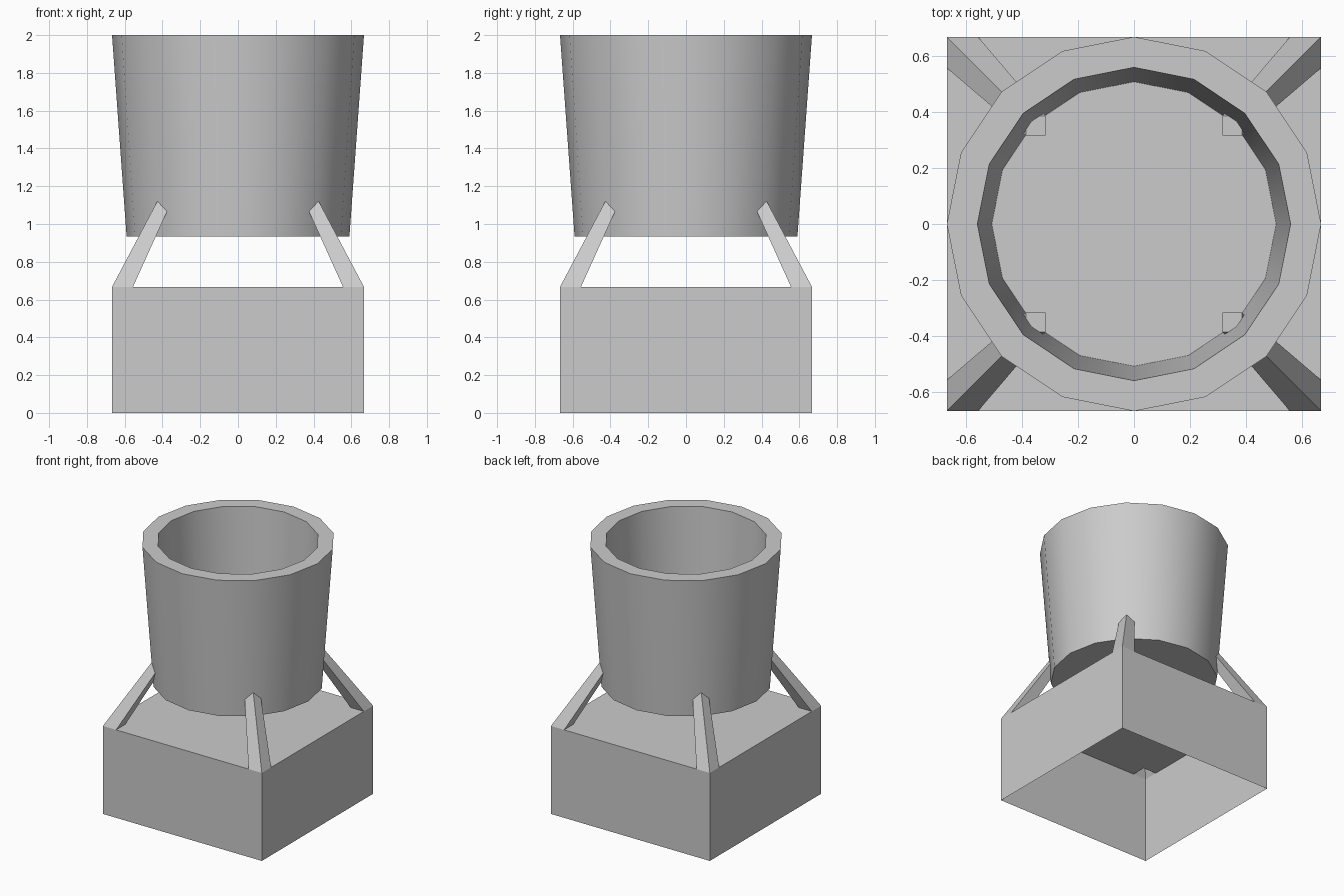
import bpy, bmesh, math

if "Cube" in bpy.data.objects:
    bpy.data.objects.remove(bpy.data.objects["Cube"])

HALF = 0.667      # half width of base
INNER = 0.556     # inner side of strut footing
BASE_TOP = 0.667


def finish(bm, name):
    mesh = bpy.data.meshes.new(name)
    bm.to_mesh(mesh)
    bm.free()
    obj = bpy.data.objects.new(name, mesh)
    bpy.context.collection.objects.link(obj)
    return obj


# Base: open-bottomed shell; its top is a 3 x 3 grid whose corners become struts
bm = bmesh.new()
steps = [-HALF, -INNER, INNER, HALF]
grid = [[bm.verts.new((x, y, BASE_TOP)) for x in steps] for y in steps]
cells = [[bm.faces.new((grid[j][i], grid[j][i + 1], grid[j + 1][i + 1], grid[j + 1][i]))
          for i in range(3)] for j in range(3)]

# Skirt walls pulled down from the rim
rim = [e for e in bm.edges if e.is_boundary]
walls = bmesh.ops.extrude_edge_only(bm, edges=rim)["geom"]
for v in walls:
    if isinstance(v, bmesh.types.BMVert):
        v.co.z = 0

# Four tapered struts leaning in to the tube
corners = [cells[j][i] for j in (0, 2) for i in (0, 2)]
for face in corners:
    tip = bmesh.ops.extrude_discrete_faces(bm, faces=[face])["faces"][0]
    for v in tip.verts:
        for axis in (0, 1):
            reach = 0.385 if abs(v.co[axis]) > 0.6 else 0.315
            v.co[axis] = math.copysign(reach, v.co[axis])
        v.co.z = 1.20
bmesh.ops.remove_doubles(bm, verts=bm.verts, dist=1e-5)
bmesh.ops.dissolve_limit(bm, angle_limit=0.01, verts=bm.verts, edges=bm.edges)
bmesh.ops.recalc_face_normals(bm, faces=bm.faces)
finish(bm, "base_with_struts")

# Tube: sixteen-sided tapered cup with a closed floor
bm = bmesh.new()
SIDES = 16
profile = [(0.59, 0.935), (0.667, 2.0), (0.558, 2.0), (0.507, 1.0)]
rings = [[bm.verts.new((r * math.cos(2 * math.pi * k / SIDES),
                        r * math.sin(2 * math.pi * k / SIDES), z))
          for k in range(SIDES)] for r, z in profile]
for low, high in zip(rings, rings[1:]):
    for k in range(SIDES):
        n = (k + 1) % SIDES
        bm.faces.new((low[k], low[n], high[n], high[k]))
bm.faces.new(rings[0][::-1])
bm.faces.new(rings[-1])
bmesh.ops.recalc_face_normals(bm, faces=bm.faces)
tube = finish(bm, "tube")

bpy.context.view_layer.objects.active = tube
tube.select_set(True)
bpy.ops.object.shade_smooth_by_angle(angle=math.radians(30))
